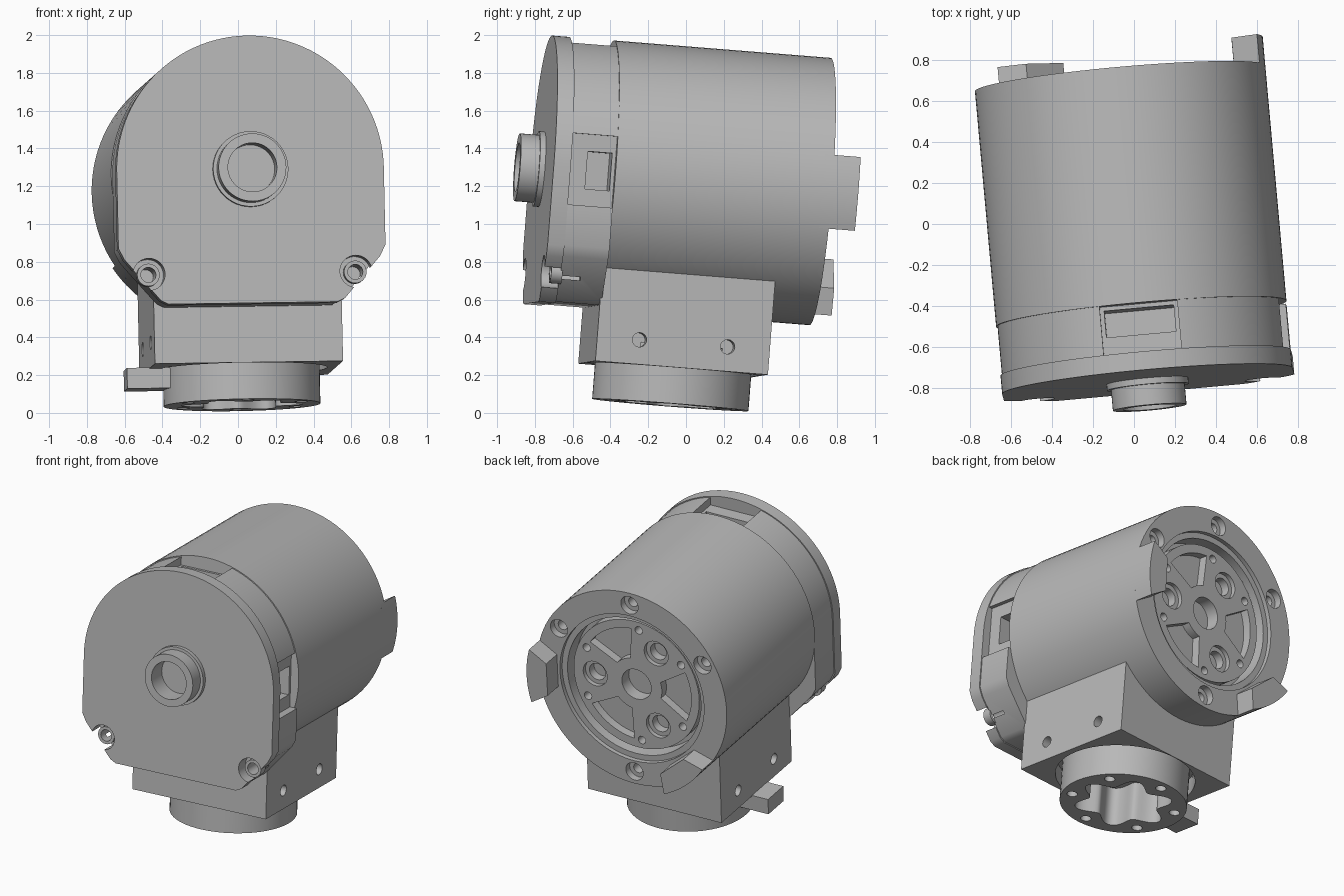
import bpy, bmesh
from math import sin, cos, pi, radians
from mathutils import Matrix, Vector

if "Cube" in bpy.data.objects:
    bpy.data.objects.remove(bpy.data.objects["Cube"], do_unlink=True)

grey = bpy.data.materials.new("plain grey")
grey.use_nodes = True
grey.diffuse_color = (0.48, 0.48, 0.48, 1)
grey.node_tree.nodes["Principled BSDF"].inputs["Base Color"].default_value = grey.diffuse_color

# Tilted frame: origin at the front plate centre, y runs back along the barrel
Y = Vector((-0.09, 1, -0.08)).normalized()
X = Vector((1, 0.09, 0.015))
X = (X - Y * X.dot(Y)).normalized()
Z = X.cross(Y)
FRAME = Matrix.Translation((0.065, -0.765, 1.29)) @ Matrix((X, Y, Z)).transposed().to_4x4()
parts = []

AXES = {"x": lambda u, v, w: (w, u, v),
        "y": lambda u, v, w: (u, w, v),
        "z": lambda u, v, w: (u, v, w)}


def prism(name, outline, axis, start, end, keep=True):
    """Extrude a closed outline along an axis."""
    bm = bmesh.new()
    place = AXES[axis]
    low = [bm.verts.new(place(u, v, start)) for u, v in outline]
    high = [bm.verts.new(place(u, v, end)) for u, v in outline]
    bm.faces.new(low)
    bm.faces.new(high)
    n = len(outline)
    for i in range(n):
        j = (i + 1) % n
        bm.faces.new((low[i], low[j], high[j], high[i]))
    bmesh.ops.recalc_face_normals(bm, faces=bm.faces)
    mesh = bpy.data.meshes.new(name)
    bm.to_mesh(mesh)
    bm.free()
    mesh.materials.append(grey)
    obj = bpy.data.objects.new(name, mesh)
    bpy.context.collection.objects.link(obj)
    if keep:
        parts.append(obj)
    return obj


def arc(r, a, b, n, cx=0, cy=0):
    steps = [radians(a + (b - a) * i / n) for i in range(n + 1)]
    return [(cx + r * cos(t), cy + r * sin(t)) for t in steps]


def circle(r, cx=0, cy=0, n=32):
    return arc(r, 0, 360, n, cx, cy)[:-1]


def rect(u0, u1, v0, v1):
    return [(u0, v0), (u1, v0), (u1, v1), (u0, v1)]


def polar(r, deg):
    return r * cos(radians(deg)), r * sin(radians(deg))


def cut(obj, outline, axis, start, end):
    """Remove a prism from a part."""
    cutter = prism("cutter", outline, axis, start, end, keep=False)
    cutter.hide_render = True
    mod = obj.modifiers.new("cut", "BOOLEAN")
    mod.operation = "DIFFERENCE"
    mod.solver = "EXACT"
    mod.object = cutter
    bpy.context.view_layer.objects.active = obj
    bpy.ops.object.modifier_apply(modifier=mod.name)
    bpy.data.objects.remove(cutter, do_unlink=True)


# Front plate and housing: round top, straight sides, cut lower corners
R = 0.71


def housing_outline(s):
    right = [(0.45, -R), (0.49, -0.69), (0.68, -0.47), (R, -0.41)]
    left = [(-u, v) for u, v in reversed(right)]
    return [(u * s, v * s) for u, v in right + arc(R, 0, 180, 64) + left]


plate = prism("front_plate", housing_outline(1), "y", 0, 0.09)
housing = prism("front_housing", housing_outline(0.99), "y", 0.09, 0.33)

# Corner screw notches
for side in (-1, 1):
    cut(plate, circle(0.085, side * 0.55, -0.55), "y", -0.02, 0.12)
    cut(housing, circle(0.04, side * 0.55, -0.55, 20), "y", 0.05, 0.2)
    ring = prism("screw_ring", circle(0.06, side * 0.55, -0.55, 24), "y", 0.04, 0.1)
    cut(ring, circle(0.04, side * 0.55, -0.55, 20), "y", 0, 0.2)

# Connector windows on the top and the left side
cut(housing, rect(-0.19, 0.19, 0.62, 0.8), "y", 0.085, 0.34)
cut(housing, rect(-0.17, 0.17, 0.45, 0.8), "y", 0.18, 0.31)
cut(housing, rect(0.65, 0.8, -0.19, 0.19), "y", 0.085, 0.34)
cut(housing, rect(0.5, 0.8, -0.1, 0.1), "y", 0.18, 0.31)

# Front shaft tube with its flange
flange = prism("shaft_flange", circle(0.2, n=48), "y", -0.03, 0.01)
tube = prism("shaft_tube", circle(0.18, n=48), "y", -0.13, 0.01)
for ring in (flange, tube):
    cut(ring, circle(0.13, n=48), "y", -0.2, 0.005)
cut(plate, circle(0.13, n=48), "y", -0.1, 0.06)

# Main barrel with a stepped bore at the back
BACK = 1.485
barrel = prism("barrel", circle(R, n=96), "y", 0.33, BACK)
cut(barrel, circle(0.54, n=64), "y", BACK - 0.03, BACK + 0.1)
cut(barrel, circle(0.5, n=64), "y", BACK - 0.15, BACK + 0.1)
for deg in (30, 90, 150, 270):
    u, v = polar(0.62, deg)
    cut(barrel, circle(0.065, u, v, 24), "y", BACK - 0.05, BACK + 0.1)
    cut(barrel, circle(0.035, u, v, 16), "y", BACK - 0.14, BACK + 0.1)

# Output disc: centre hole, round holes and wedge pockets
disc = prism("output_disc", circle(0.47, n=64), "y", BACK - 0.25, BACK - 0.06)
FACE = BACK - 0.06
cut(disc, circle(0.11), "y", FACE - 0.15, BACK)
for deg in (0, 120, 240):
    u, v = polar(0.31, deg)
    cut(disc, circle(0.09, u, v, 24), "y", FACE - 0.03, BACK)
    cut(disc, circle(0.06, u, v, 24), "y", FACE - 0.12, BACK)
    mid = deg + 60
    wedge = arc(0.41, mid - 26, mid + 26, 12) + arc(0.19, mid + 18, mid - 18, 6)
    cut(disc, wedge, "y", FACE - 0.06, BACK)
    for off in (-26, 26):
        u, v = polar(0.41, deg + off)
        cut(disc, circle(0.028, u, v, 16), "y", FACE - 0.1, BACK)

# Two stop teeth on the rear rim
for deg in (-1, -131):
    tooth = arc(R, deg - 16, deg + 16, 10) + [polar(0.57, deg + 12), polar(0.57, deg - 12)]
    prism("stop_tooth", tooth, "y", BACK - 0.05, BACK + 0.14)

# Mounting block under the barrel
MID = 0.78
block = prism("mount_block", rect(-0.5, 0.5, 0.32, 1.24), "z", -1.0, -0.5)
cut(block, circle(0.455, 0, MID, 64), "z", -1.1, -0.88)
for side in (-1, 1):
    for y in (MID - 0.235, MID + 0.235):
        cut(block, circle(0.038, y, -0.87, 20), "x", side * 0.4, side * 0.6)

# Round foot with a fluted socket and bolt holes
foot = prism("foot", circle(0.415, 0, MID, 64), "z", -1.19, -0.8)
flutes = []
for i in range(96):
    t = 2 * pi * i / 96
    r = 0.275 + 0.05 * cos(6 * t)
    flutes.append((r * cos(t), MID + r * sin(t)))
cut(foot, flutes, "z", -1.3, -0.92)
for deg in range(30, 390, 60):
    u, v = polar(0.345, deg)
    cut(foot, circle(0.035, u, MID + v, 16), "z", -1.3, -1.08)
prism("foot_lug", rect(-0.62, -0.38, MID - 0.14, MID + 0.06), "z", -1.105, -0.995)

# Shade the curves and tilt everything into place
for obj in parts:
    bpy.ops.object.select_all(action="DESELECT")
    obj.select_set(True)
    bpy.context.view_layer.objects.active = obj
    bpy.ops.object.shade_smooth_by_angle(angle=radians(30))
    obj.matrix_world = FRAME
